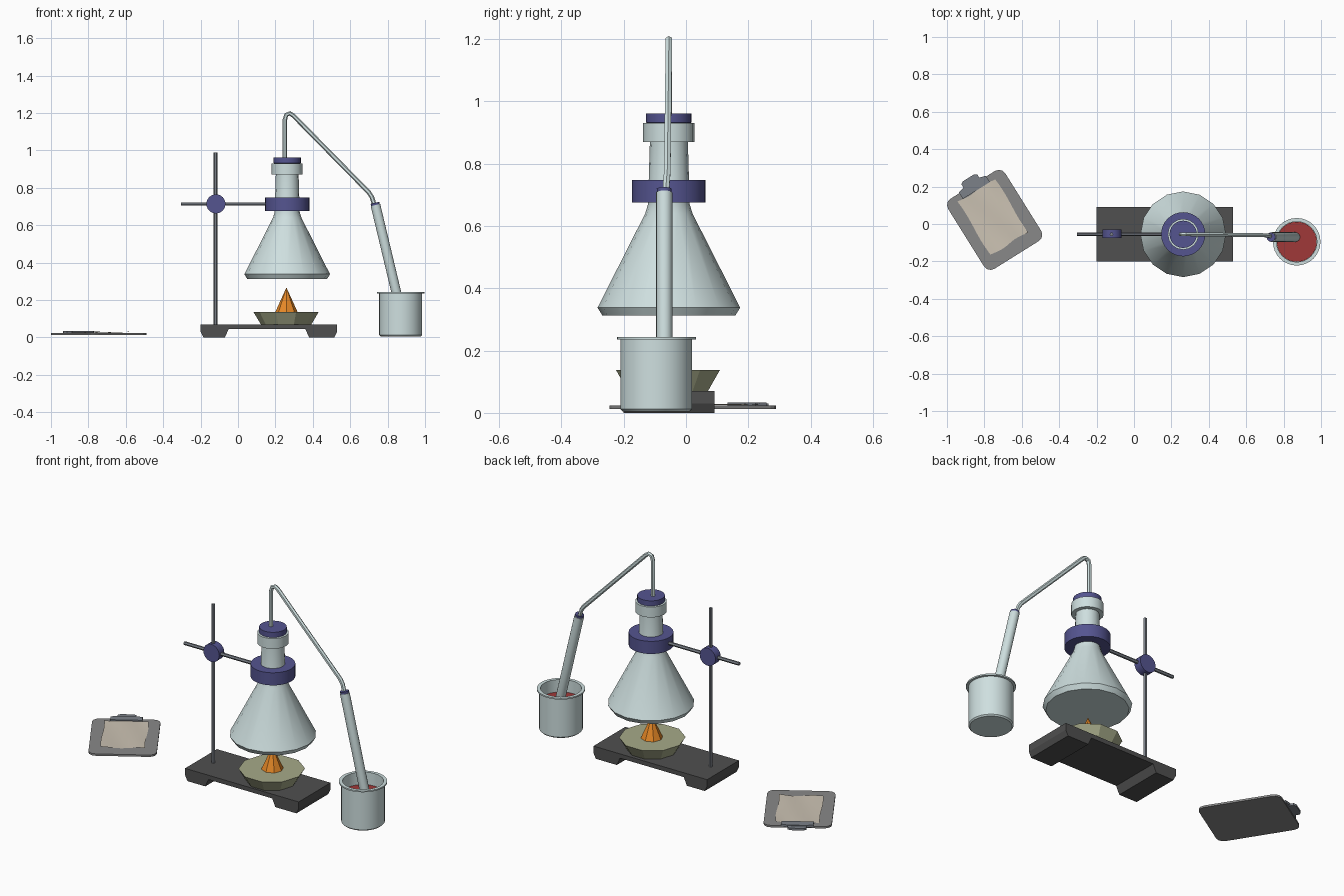
import bpy, bmesh, math
from mathutils import Vector

if "Cube" in bpy.data.objects:
    bpy.data.objects.remove(bpy.data.objects["Cube"])


def mat(name, r, g, b):
    m = bpy.data.materials.new(name)
    m.diffuse_color = (r, g, b, 1)
    m.use_nodes = True
    m.node_tree.nodes["Principled BSDF"].inputs["Base Color"].default_value = m.diffuse_color
    return m


GLASS = mat("glass", 0.62, 0.74, 0.74)
NAVY = mat("navy_rubber", 0.09, 0.09, 0.28)
DARK = mat("dark_base", 0.08, 0.08, 0.08)
STEEL = mat("steel", 0.2, 0.22, 0.25)
OLIVE = mat("olive", 0.38, 0.4, 0.25)
ORANGE = mat("flame_orange", 0.8, 0.25, 0.02)
RED = mat("red_liquid", 0.35, 0.04, 0.04)
PAPER = mat("paper", 0.6, 0.54, 0.45)
BOARD = mat("board_grey", 0.25, 0.25, 0.25)


def finish(ob, material, smooth):
    ob.data.materials.append(material)
    bpy.ops.object.select_all(action='DESELECT')
    ob.select_set(True)
    bpy.context.view_layer.objects.active = ob
    if smooth:
        bpy.ops.object.shade_smooth_by_angle(angle=math.radians(38))
    return ob


def from_bmesh(name, bm, material, loc=(0, 0, 0), smooth=False):
    bmesh.ops.recalc_face_normals(bm, faces=bm.faces)
    me = bpy.data.meshes.new(name)
    bm.to_mesh(me)
    bm.free()
    ob = bpy.data.objects.new(name, me)
    bpy.context.collection.objects.link(ob)
    ob.location = loc
    return finish(ob, material, smooth)


def lathe(name, profile, sides, loc, material, smooth=True, loop=False):
    """Revolve (radius, z) points about z; loop closes the section, r=0 ends close to a point."""
    bm = bmesh.new()
    rings = []
    for r, z in profile:
        if r == 0:
            rings.append([bm.verts.new((0, 0, z))] * sides)
        else:
            rings.append([bm.verts.new((r * math.cos(math.tau * i / sides),
                                        r * math.sin(math.tau * i / sides), z)) for i in range(sides)])
    pairs = list(zip(rings, rings[1:])) + ([(rings[-1], rings[0])] if loop else [])
    for a, b in pairs:
        for i in range(sides):
            j = (i + 1) % sides
            bm.faces.new(list(dict.fromkeys((a[i], a[j], b[j], b[i]))))
    return from_bmesh(name, bm, material, loc, smooth)


def prism(name, pts, lo, hi, material, loc=(0, 0, 0), axis='Z'):
    """Extrude a flat outline along z, or an x-z outline along y."""
    put = (lambda p, d: (p[0], p[1], d)) if axis == 'Z' else (lambda p, d: (p[0], d, p[1]))
    bm = bmesh.new()
    a = [bm.verts.new(put(p, lo)) for p in pts]
    b = [bm.verts.new(put(p, hi)) for p in pts]
    bm.faces.new(a)
    bm.faces.new(b)
    for i in range(len(pts)):
        j = (i + 1) % len(pts)
        bm.faces.new((a[i], a[j], b[j], b[i]))
    return from_bmesh(name, bm, material, loc)


def pipe(name, pts, radius, material, res=1):
    cu = bpy.data.curves.new(name, 'CURVE')
    cu.dimensions = '3D'
    cu.bevel_depth, cu.bevel_resolution, cu.use_fill_caps = radius, res, True
    sp = cu.splines.new('POLY')
    sp.points.add(len(pts) - 1)
    for p, co in zip(sp.points, pts):
        p.co = (*co, 1)
    ob = bpy.data.objects.new(name, cu)
    bpy.context.collection.objects.link(ob)
    bpy.ops.object.select_all(action='DESELECT')
    ob.select_set(True)
    bpy.context.view_layer.objects.active = ob
    bpy.ops.object.convert(target='MESH')
    return finish(bpy.context.view_layer.objects.active, material, True)


CX, CY = 0.263, -0.055

# Stand: footed base, upright, clamp arm, boss and neck ring
prism("stand_base", [(-0.2, 0.07), (-0.2, 0.03), (-0.185, 0), (-0.07, 0), (-0.05, 0.045),
                     (0.36, 0.045), (0.38, 0), (0.515, 0), (0.53, 0.03), (0.53, 0.07)],
      -0.2, 0.092, DARK, axis='Y')
pipe("stand_upright", [(-0.12, CY, 0.06), (-0.12, CY, 0.99)], 0.01, STEEL)
pipe("clamp_arm", [(-0.305, CY, 0.714), (0.16, CY, 0.714)], 0.01, STEEL)
boss = lathe("clamp_boss", [(0, -0.023), (0.051, -0.023), (0.051, 0.023), (0, 0.023)],
             24, (-0.118, -0.053, 0.714), NAVY)
boss.rotation_euler.x = math.pi / 2
lathe("neck_ring", [(0.064, 0.675), (0.118, 0.675), (0.118, 0.748), (0.062, 0.748)],
      32, (CX, CY, 0), NAVY, loop=True)

# Burner dish and flame
lathe("burner_dish", [(0, 0.07), (0.135, 0.07), (0.175, 0.137), (0, 0.137)],
      10, (0.257, -0.058, 0), OLIVE, smooth=False)
lathe("flame", [(0, 0.135), (0.06, 0.135), (0, 0.267)], 8, (0.259, CY, 0), ORANGE, smooth=False)

# Conical flask with lip, and its stopper
lathe("flask", [(0, 0.312), (0.213, 0.312), (0.229, 0.338), (0.076, 0.64), (0.067, 0.67),
                (0.061, 0.87), (0.083, 0.87), (0.083, 0.93), (0.066, 0.93), (0.062, 0.88), (0, 0.88)],
      16, (CX, CY, 0), GLASS)
lathe("flask_stopper", [(0, 0.885), (0.06, 0.885), (0.066, 0.93), (0.073, 0.932), (0.073, 0.962), (0, 0.962)],
      24, (CX, CY, 0), NAVY)

# Bent delivery tube
pipe("delivery_tube", [(0.251, CY, 0.95), (0.251, CY, 1.165), (0.258, CY, 1.19), (0.278, CY, 1.198),
                       (0.297, CY, 1.185), (0.7, -0.06, 0.775), (0.716, -0.062, 0.75),
                       (0.732, -0.066, 0.70)], 0.012, GLASS)

# Leaning test tube with rounded end, and its small stopper
bottom, top = Vector((0.868, -0.07, 0.15)), Vector((0.735, -0.07, 0.708))
length = (top - bottom).length
tilt = (top - bottom).to_track_quat('Z', 'Y')
R = 0.026
dome = [(R * math.sin(t), R - R * math.cos(t)) for t in (0.4, 0.8, 1.2, math.pi / 2)]
tube = lathe("test_tube", [(0, 0)] + dome + [(R, length), (0, length)], 16, bottom, GLASS)
cork = lathe("test_tube_stopper", [(0, -0.01), (0.022, -0.01), (0.024, 0.012), (0, 0.012)], 16, top, NAVY)
for ob in (tube, cork):
    ob.rotation_mode = 'QUATERNION'
    ob.rotation_quaternion = tilt

# Beaker and its liquid
BK = (0.87, -0.095, 0)
lathe("beaker", [(0, 0.005), (0.108, 0.005), (0.115, 0.012), (0.115, 0.235), (0.127, 0.236), (0.127, 0.244),
                 (0.108, 0.244), (0.108, 0.018), (0, 0.018)], 32, BK, GLASS)
lathe("beaker_liquid", [(0, 0.019), (0.107, 0.019), (0.107, 0.172), (0, 0.172)], 32, BK, RED)

# Clipboard with rounded corners, clip and rippled paper
BC, TURN = (-0.745, 0.022, 0), math.radians(32)
corners = []
for k, (sx, sy) in enumerate([(1, 1), (-1, 1), (-1, -1), (1, -1)]):
    for s in range(4):
        t = math.radians(90 * k + 30 * s)
        corners.append((sx * 0.14 + 0.04 * math.cos(t), sy * 0.181 + 0.04 * math.sin(t)))
board = prism("clipboard", corners, 0.012, 0.023, BOARD, BC)
clip = prism("clipboard_clip", [(-0.085, 0.185), (0.085, 0.185), (0.085, 0.225), (0.05, 0.235), (-0.05, 0.235),
                                (-0.085, 0.225)], 0.02, 0.034, STEEL, BC)
tab = prism("clip_tab", [(-0.05, 0.23), (0.05, 0.23), (0.05, 0.255), (0.035, 0.265), (-0.035, 0.265),
                         (-0.05, 0.255)], 0.018, 0.03, STEEL, BC)
bm = bmesh.new()
bmesh.ops.create_grid(bm, x_segments=8, y_segments=10, size=1)
for v in bm.verts:
    x, y = v.co.x, v.co.y
    v.co = (x * 0.117 + 0.004 * math.sin(3 * y), 0.018 + y * 0.167 + 0.005 * math.sin(4 * x),
            0.027 + 0.002 * math.sin(4 * x + 2 * y) + 0.003 * (x * y) ** 2)
paper = from_bmesh("clipboard_paper", bm, PAPER, BC, True)
for ob in (board, clip, tab, paper):
    ob.rotation_euler.z = TURN
